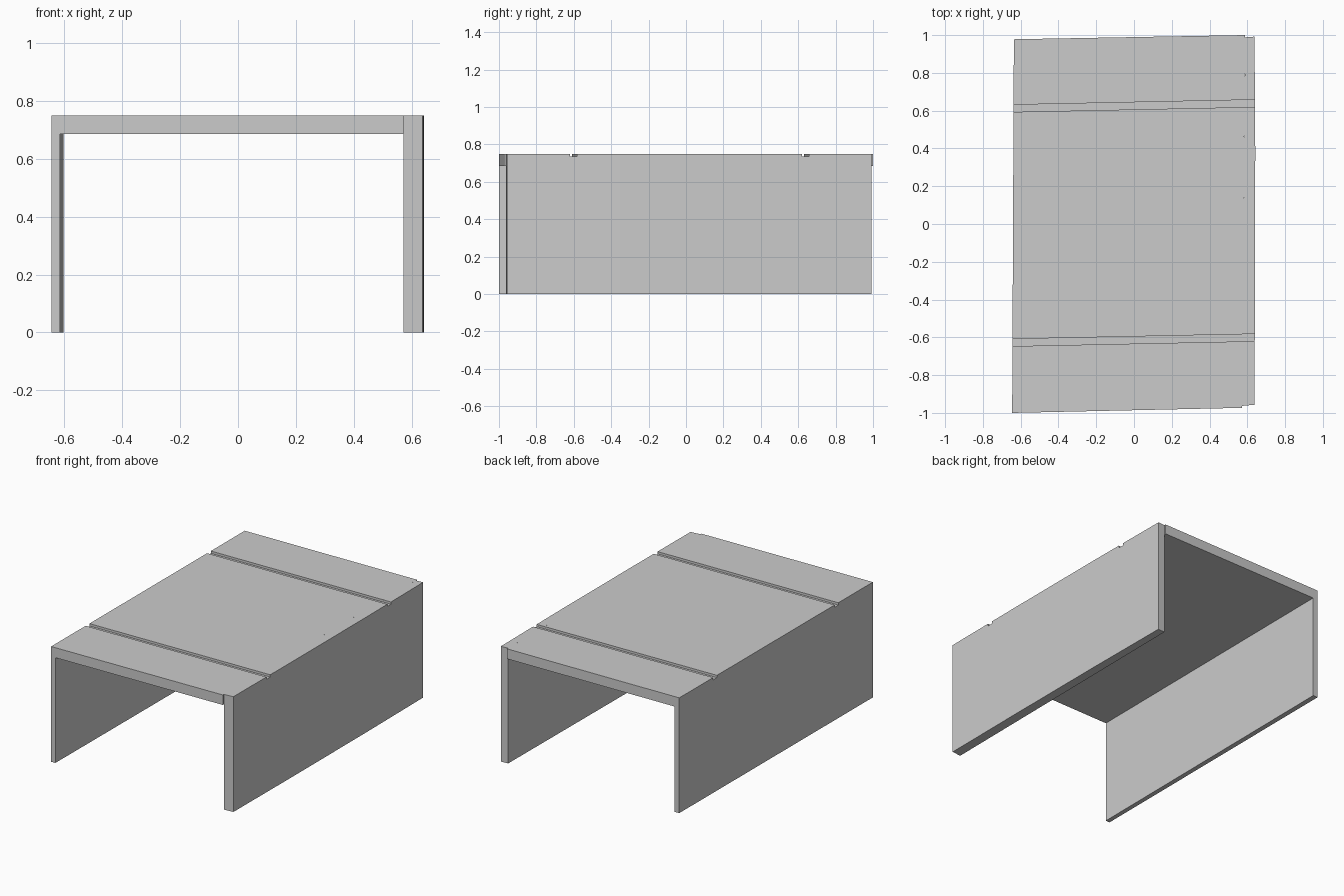
import bpy, bmesh

if "Cube" in bpy.data.objects:
    bpy.data.objects.remove(bpy.data.objects["Cube"])

H, UNDER, GROOVE = 0.75, 0.685, 0.735


def loft(name, rings):
    """Closed solid through matching point rings, capped at both ends."""
    bm = bmesh.new()
    loops = [[bm.verts.new(p) for p in ring] for ring in rings]
    n = len(loops[0])
    for a, b in zip(loops, loops[1:]):
        for i in range(n):
            j = (i + 1) % n
            bm.faces.new((a[i], a[j], b[j], b[i]))
    bm.faces.new(loops[0])
    bm.faces.new(loops[-1])
    bmesh.ops.recalc_face_normals(bm, faces=bm.faces)
    mesh = bpy.data.meshes.new(name)
    bm.to_mesh(mesh)
    bm.free()
    ob = bpy.data.objects.new(name, mesh)
    bpy.context.collection.objects.link(ob)
    return ob


def prism(name, outline, z0, z1):
    return loft(name, [[(x, y, z) for x, y in outline] for z in (z0, z1)])


# Top panel and left wall: one L-shaped section, slightly skewed front to back
def l_section(outer, inner, right, y0, slope):
    pts = [(outer, 0), (outer, H), (right, H), (right, UNDER), (inner, UNDER), (inner, 0)]
    return [(x, y0 + slope * (x - outer), z) for x, z in pts]


top = loft("top_and_left_wall", [
    l_section(-0.645, -0.615, 0.572, -1.0, 0.022),
    l_section(-0.636, -0.602, 0.588, 0.978, 0.018),
])

# Right wall: thicker panel with a faintly bowed outer face
wall = prism("right_wall", [
    (0.572, -0.963), (0.637, -0.957), (0.641, -0.35), (0.642, 0.4),
    (0.638, 0.992), (0.588, 0.988),
], 0, H)

# Two shallow grooves running across the top
for label, y in (("front", -0.628), ("back", 0.612)):
    dy = 0.027 * 0.7 / 0.64
    lo, hi = y - dy / 2, y + dy / 2
    x = 0.7
    mid = 0.013
    cutter = prism("groove_cutter_" + label, [
        (-x, y - mid - 0.019), (x, y + mid - 0.019 + 0.003),
        (x, y + mid + 0.019 + 0.003), (-x, y - mid + 0.019),
    ], GROOVE, H + 0.1)
    cutter.location.y = 0.012
    cutter.hide_render = True
    cutter.hide_viewport = False
    cutter.display_type = 'WIRE'
    for ob in (top, wall):
        mod = ob.modifiers.new("groove_" + label, 'BOOLEAN')
        mod.operation = 'DIFFERENCE'
        mod.solver = 'EXACT'
        mod.object = cutter
